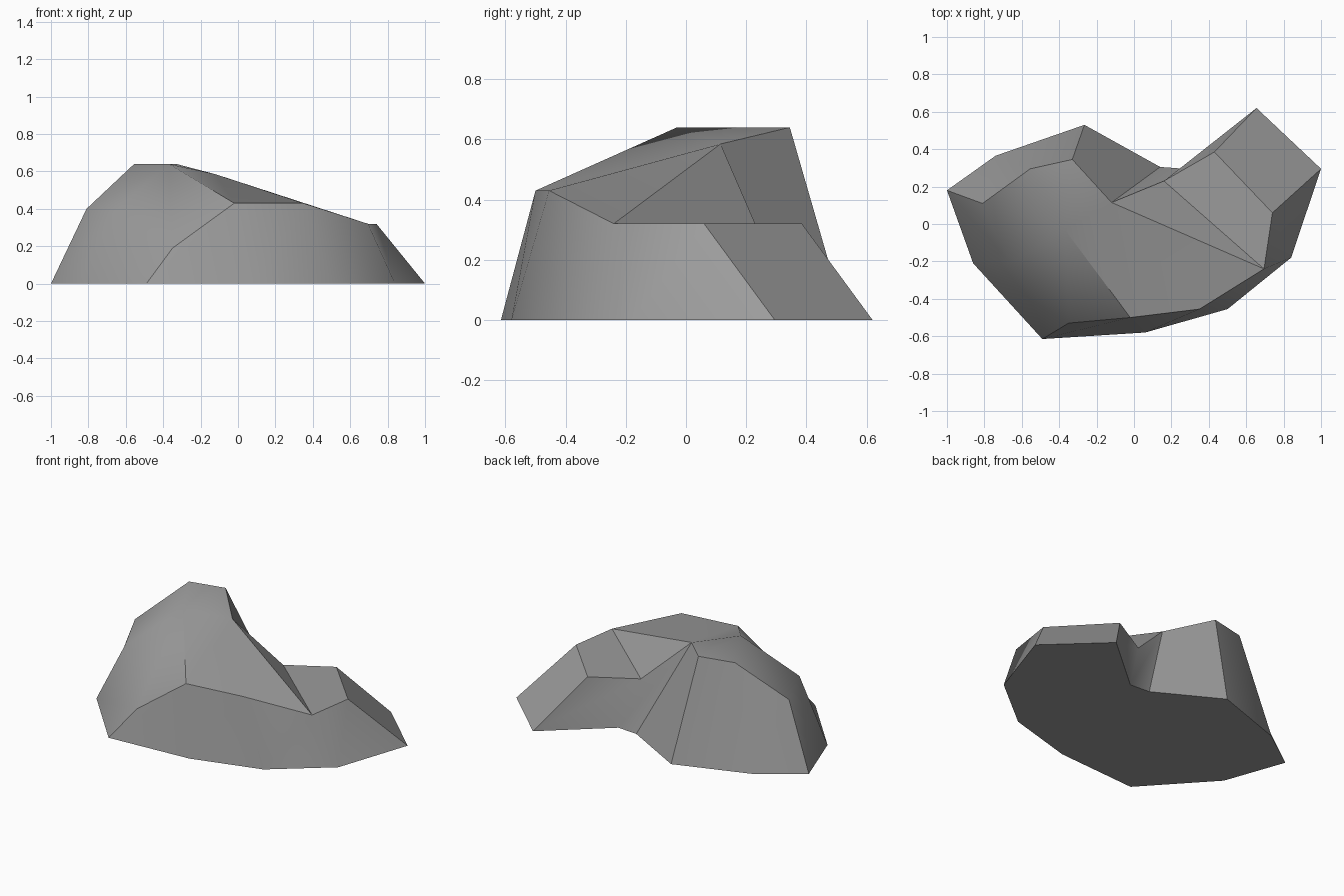
import bpy
import bmesh
import math

# Remove the default cube only
default_cube = bpy.data.objects.get("Cube")
if default_cube:
    bpy.data.objects.remove(default_cube, do_unlink=True)

# Stone material
stone = bpy.data.materials.new("grey_stone")
stone.use_nodes = True
stone_colour = (0.33, 0.33, 0.33, 1.0)
stone.diffuse_color = stone_colour
shader = next(n for n in stone.node_tree.nodes if n.type == "BSDF_PRINCIPLED")
shader.inputs["Base Color"].default_value = stone_colour

# Footprint on the ground, counter-clockwise from the -x tip
footprint = [
    (-1, .18), (-.86, -.21), (-.49, -.615), (.06, -.58),
    (.5, -.455), (.84, -.18), (1, .295), (.655, .62),
    (.275, .295), (.14, .305), (-.265, .53), (-.74, .365),
]

# Upper rim, one corner above each footprint corner
rim = [
    (-.81, .11, .4), (-.66, -.21, .39), (-.35, -.53, .19), (-.02, -.5, .43),
    (.35, -.455, .43), (.695, -.24, .32), (.74, .06, .32), (.43, .385, .32),
    (.16, .23, .32), (-.12, .115, .585), (-.33, .345, .64), (-.555, .295, .64),
]
peak_point = (-.37, -.03, .64)


def build_rock(name):
    bm = bmesh.new()
    base = [bm.verts.new((x, y, 0)) for x, y in footprint]
    top = [bm.verts.new(point) for point in rim]
    peak = bm.verts.new(peak_point)
    count = len(base)

    # Sloping walls between footprint and rim
    for i in range(count):
        j = (i + 1) % count
        bm.faces.new((base[i], base[j], top[j], top[i]))

    # Flat underside
    bm.faces.new(list(reversed(base)))

    # High shoulder: fan around the peak, from the saddle corner to the front
    saddle, front = 9, 3
    for step in range(saddle, count + front):
        bm.faces.new((peak, top[step % count], top[(step + 1) % count]))
    bm.faces.new((peak, top[front], top[saddle]))

    # Slope down to the low ledge, then the ledge itself
    bm.faces.new((top[saddle], top[front], top[4], top[5]))
    bm.faces.new((top[saddle], top[5], top[8]))
    bm.faces.new(top[5:saddle])

    bmesh.ops.recalc_face_normals(bm, faces=bm.faces)
    mesh = bpy.data.meshes.new(name)
    bm.to_mesh(mesh)
    bm.free()
    mesh.materials.append(stone)
    rock = bpy.data.objects.new(name, mesh)
    bpy.context.collection.objects.link(rock)
    return rock


rock = build_rock("rock")

# Soft facets with sharp main ridges
bpy.ops.object.select_all(action="DESELECT")
rock.select_set(True)
bpy.context.view_layer.objects.active = rock
bpy.ops.object.shade_smooth_by_angle(angle=math.radians(40))
